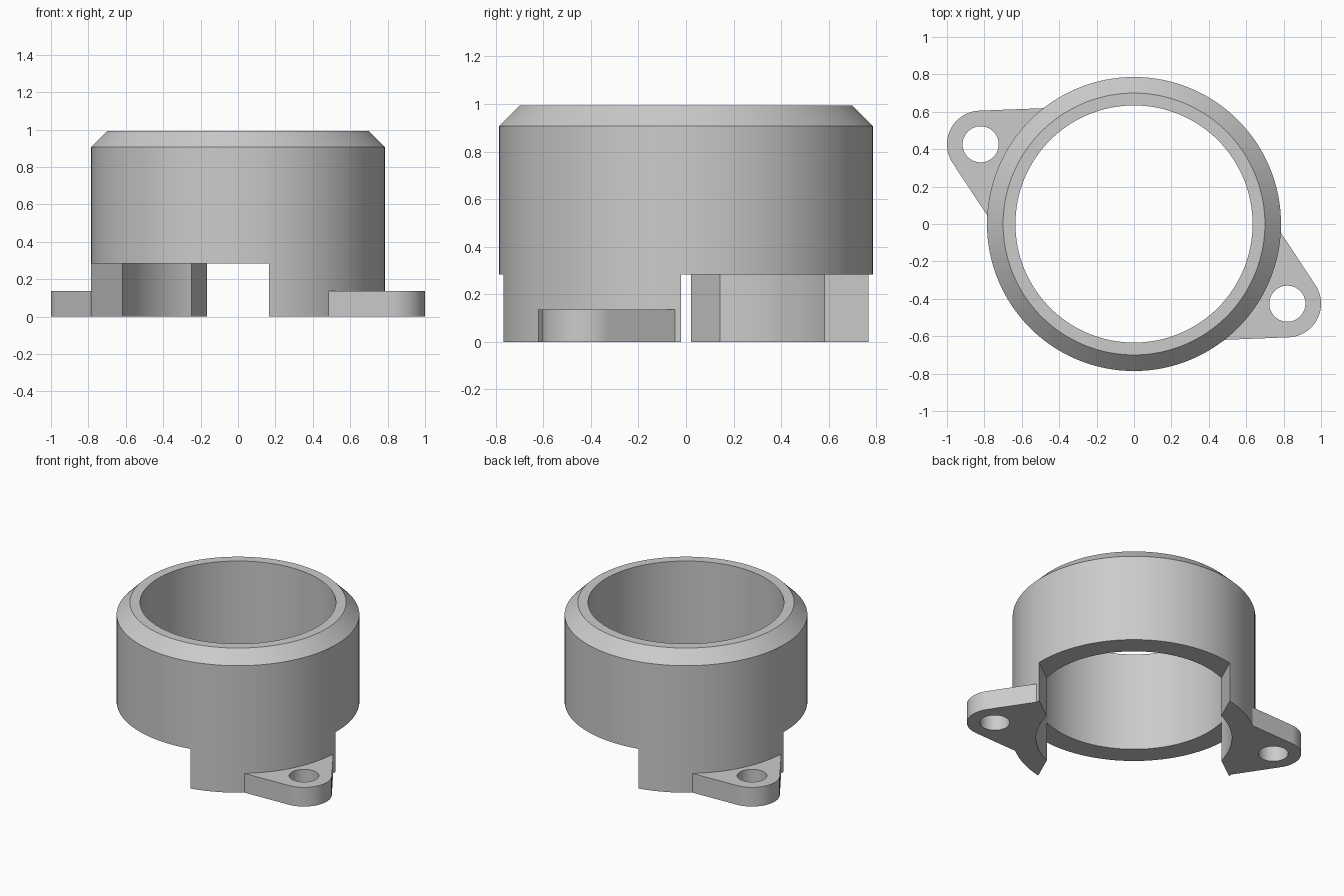
import bpy, math
from math import cos, sin, radians

cube = bpy.data.objects.get("Cube")
if cube:
    bpy.data.objects.remove(cube)

SEGMENTS = 128
LEG_HEIGHT, TAB_HEIGHT = 0.284, 0.137
HOLE = (0.82, -0.426)

grey = bpy.data.materials.new("plain grey")
grey.use_nodes = True
grey.diffuse_color = (0.6, 0.6, 0.6, 1)
grey.node_tree.nodes["Principled BSDF"].inputs["Base Color"].default_value = (0.6, 0.6, 0.6, 1)


def make_object(name, verts, faces):
    mesh = bpy.data.meshes.new(name)
    mesh.from_pydata(verts, [], faces)
    mesh.materials.append(grey)
    obj = bpy.data.objects.new(name, mesh)
    bpy.context.collection.objects.link(obj)
    return obj


def prism(name, outline, z0, z1):
    """Extrude a counter-clockwise outline from z0 to z1."""
    n = len(outline)
    verts = [(x, y, z) for z in (z0, z1) for x, y in outline]
    faces = [tuple(reversed(range(n))), tuple(range(n, 2 * n))]
    faces += [(i, (i + 1) % n, (i + 1) % n + n, i + n) for i in range(n)]
    return make_object(name, verts, faces)


def lathe(name, profile):
    """Spin a closed counter-clockwise (radius, z) profile around z."""
    n = len(profile)
    verts, faces = [], []
    for s in range(SEGMENTS):
        a = 2 * math.pi * s / SEGMENTS
        verts += [(r * cos(a), r * sin(a), z) for r, z in profile]
        t = (s + 1) % SEGMENTS
        for k in range(n):
            m = (k + 1) % n
            faces.append((s * n + k, t * n + k, t * n + m, s * n + m))
    return make_object(name, verts, faces)


def arc(centre, radius, start, end, steps):
    angles = [radians(start + (end - start) * i / steps) for i in range(steps + 1)]
    return [(centre[0] + radius * cos(a), centre[1] + radius * sin(a)) for a in angles]


def combine(target, tool, operation):
    mod = target.modifiers.new("combine", "BOOLEAN")
    mod.operation, mod.solver, mod.object = operation, "EXACT", tool
    bpy.context.view_layer.objects.active = target
    bpy.ops.object.modifier_apply(modifier=mod.name)
    bpy.data.objects.remove(tool)


# Collar with a chamfered rim
collar = lathe("collar_with_legs", [(0.634, 0), (0.786, 0), (0.786, 0.907),
                                    (0.70, 0.993), (0.634, 0.993)])

# Wide gap between the two legs, and outline of a mounting tab
gap = [(0.29, -0.49), (-0.54, 0.20), (-1.115, -0.22), (-1.2, -1.2), (0.08, -0.956)]
tab = arc(HOLE, 0.18, -88, 33, 32) + [(0.777, -0.034)]
tab += arc((0, 0), 0.70, -14, -58, 12) + [(0.465, -0.62)]
bolt_hole = arc(HOLE, 0.0965, 0, 360, 48)[:-1]


def turned(points, sign):
    return [(sign * x, sign * y) for x, y in points]


# Both sides, half a turn apart
for sign in (1, -1):
    combine(collar, prism("gap_cutter", turned(gap, sign), -0.1, LEG_HEIGHT), "DIFFERENCE")
    flange = prism("mounting_tab", turned(tab, sign), 0, TAB_HEIGHT)
    combine(flange, prism("hole_cutter", turned(bolt_hole, sign), -0.1, 0.3), "DIFFERENCE")
    combine(collar, flange, "UNION")

bpy.ops.object.select_all(action="DESELECT")
collar.select_set(True)
bpy.context.view_layer.objects.active = collar
bpy.ops.object.shade_smooth_by_angle(angle=radians(25))
